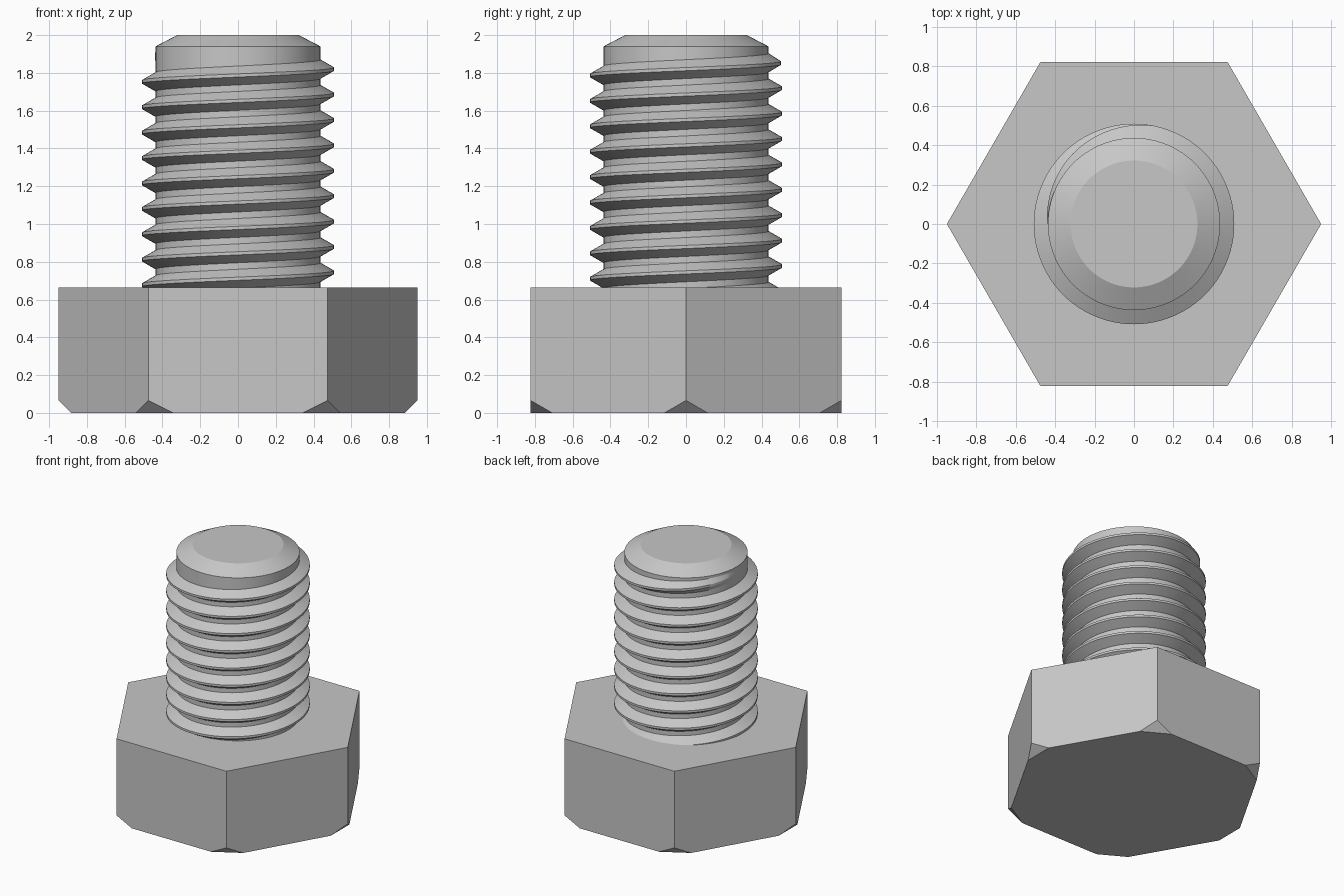
import bpy
import bmesh
from math import cos, sin, radians, pi
from mathutils import Vector

cube = bpy.data.objects.get("Cube")
if cube:
    bpy.data.objects.remove(cube, do_unlink=True)

HEAD_R, HEAD_H, CUT = 0.95, 0.665, 0.066
CORE_R, CREST_R, PITCH = 0.437, 0.509, 0.1345
SEGS = 96

steel = bpy.data.materials.new("grey steel")
steel.use_nodes = True
colour = (0.57, 0.57, 0.57, 1)
steel.diffuse_color = colour
steel.node_tree.nodes["Principled BSDF"].inputs["Base Color"].default_value = colour


def finish(bm, name, smooth=True):
    bmesh.ops.recalc_face_normals(bm, faces=bm.faces)
    mesh = bpy.data.meshes.new(name)
    bm.to_mesh(mesh)
    bm.free()
    mesh.materials.append(steel)
    obj = bpy.data.objects.new(name, mesh)
    bpy.context.collection.objects.link(obj)
    if smooth:
        bpy.ops.object.select_all(action="DESELECT")
        obj.select_set(True)
        bpy.context.view_layer.objects.active = obj
        bpy.ops.object.shade_smooth_by_angle(angle=radians(20))
    return obj


def ring(bm, radius, z, count):
    return [bm.verts.new((radius * cos(2 * pi * i / count),
                          radius * sin(2 * pi * i / count), z))
            for i in range(count)]


def bridge(bm, a, b):
    n = len(a)
    for i in range(n):
        j = (i + 1) % n
        bm.faces.new((a[i], a[j], b[j], b[i]))


def lathe(bm, profile, count):
    rings = [ring(bm, r, z, count) for r, z in profile]
    for a, b in zip(rings, rings[1:]):
        bridge(bm, a, b)
    bm.faces.new(rings[0])
    bm.faces.new(rings[-1])


# Hexagonal head, with each lower corner cut by a sloping plane
bm = bmesh.new()
lathe(bm, [(HEAD_R, 0), (HEAD_R, HEAD_H)], 6)
for k in range(6):
    out = Vector((cos(k * pi / 3), sin(k * pi / 3), 0))
    cut = bmesh.ops.bisect_plane(
        bm, geom=bm.verts[:] + bm.edges[:] + bm.faces[:],
        plane_co=out * HEAD_R + Vector((0, 0, CUT)),
        plane_no=out - Vector((0, 0, 1)), clear_outer=True)
    edges = [e for e in cut["geom_cut"] if isinstance(e, bmesh.types.BMEdge)]
    bmesh.ops.holes_fill(bm, edges=edges, sides=0)
finish(bm, "hex_head", smooth=False)

# Shank core with a chamfered tip
bm = bmesh.new()
lathe(bm, [(CORE_R, HEAD_H - 0.1), (CORE_R, 1.94), (0.322, 2.0)], SEGS)
finish(bm, "shank_core")

# Right-handed thread: a trapezoid swept up a helix, running out at the top
bm = bmesh.new()
SINK = 0.006
CREST_HALF = 0.0085
ROOT_HALF = CREST_HALF + (CREST_R - CORE_R + SINK) * 0.577
START, FADE, END = -9 * 360, 80, 180
steps = int((END - START) * SEGS / 360)
sections = []
for s in range(steps + 1):
    deg = START + (END - START) * s / steps
    a = radians(deg)
    z = 1.82 + PITCH * deg / 360
    t = max(0, (deg - FADE) / (END - FADE))
    crest = CREST_R + (CORE_R + 0.002 - CREST_R) * t
    section = [(CORE_R - SINK, -ROOT_HALF), (crest, -CREST_HALF),
               (crest, CREST_HALF), (CORE_R - SINK, ROOT_HALF)]
    sections.append([bm.verts.new((r * cos(a), r * sin(a), z + dz))
                     for r, dz in section])
for a, b in zip(sections, sections[1:]):
    bridge(bm, a, b)
bm.faces.new(sections[0])
bm.faces.new(sections[-1])
finish(bm, "screw_thread")
